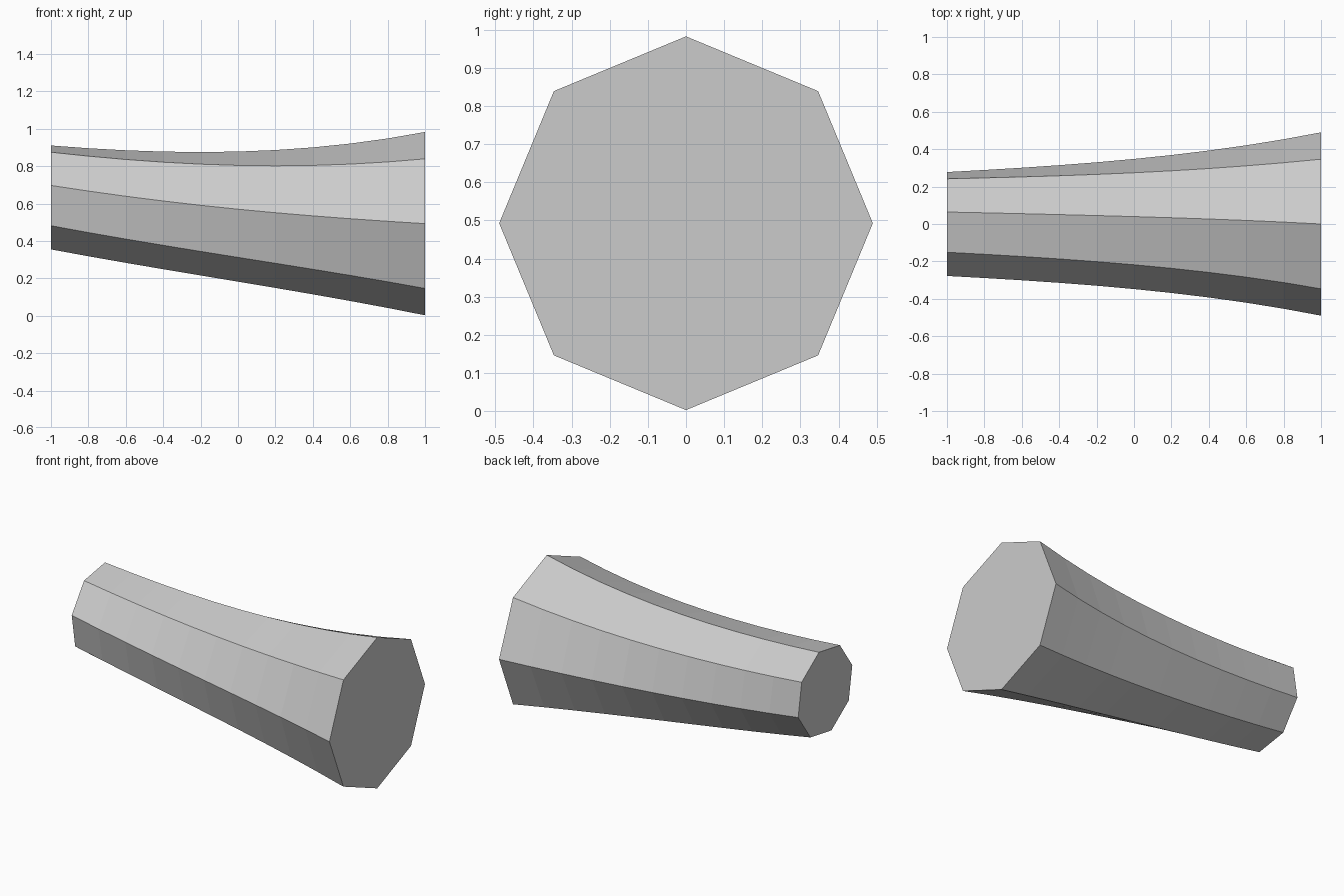
import bpy, bmesh
from math import sin, cos, pi, radians

if "Cube" in bpy.data.objects:
    bpy.data.objects.remove(bpy.data.objects["Cube"])

SIDES, STEPS = 8, 10


def radius(x):
    return 0.35 + 0.1025 * x + 0.0375 * x * x + 0.01 * (x ** 3 - x)


def centre_z(x):
    return 0.53 - 0.07 * x + 0.0325 * x * x


def ring(bm, x):
    twist = radians(6.5) * (1 - x)
    verts = []
    for i in range(SIDES):
        a = 2 * pi * i / SIDES - twist
        verts.append(bm.verts.new((x, radius(x) * cos(a), centre_z(x) + radius(x) * sin(a))))
    return verts


# Flared, slightly twisted octagonal shaft with closed ends
bm = bmesh.new()
rings = [ring(bm, -1 + 2 * s / STEPS) for s in range(STEPS + 1)]
for a, b in zip(rings, rings[1:]):
    for i in range(SIDES):
        j = (i + 1) % SIDES
        bm.faces.new((a[i], a[j], b[j], b[i]))
bm.faces.new(rings[0])
bm.faces.new(rings[-1])
bmesh.ops.recalc_face_normals(bm, faces=bm.faces[:])

mesh = bpy.data.meshes.new("flared_shaft")
bm.to_mesh(mesh)
bm.free()
bpy.context.collection.objects.link(bpy.data.objects.new("flared_shaft", mesh))
